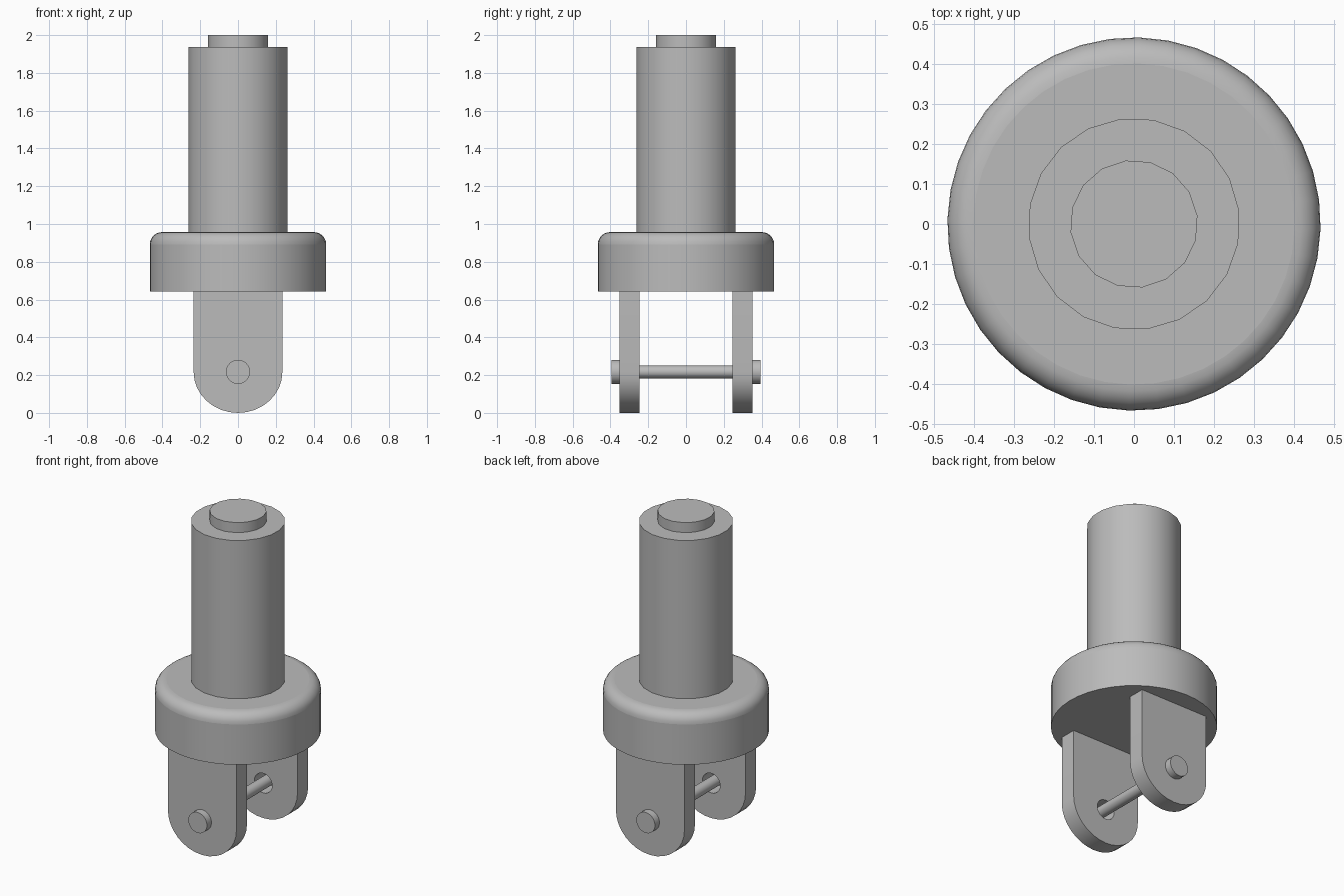
import bpy
from math import sin, cos, pi, radians

cube = bpy.data.objects.get("Cube")
if cube:
    bpy.data.objects.remove(cube, do_unlink=True)

metal = bpy.data.materials.new("grey metal")
metal.use_nodes = True
grey = (0.5, 0.5, 0.5, 1)
metal.diffuse_color = grey
metal.node_tree.nodes["Principled BSDF"].inputs["Base Color"].default_value = grey


def finish(obj, name):
    obj.name = name
    obj.data.materials.clear()
    obj.data.materials.append(metal)
    bpy.ops.object.shade_smooth_by_angle(angle=radians(35))
    return obj


def cylinder(name, radius, low, high, sides, along_y=False):
    mid = (low + high) / 2
    bpy.ops.mesh.primitive_cylinder_add(
        vertices=sides, radius=radius, depth=high - low,
        location=(0, mid, PIN_Z) if along_y else (0, 0, mid),
        rotation=(pi / 2, 0, 0) if along_y else (0, 0, radians(7.5)))
    return finish(bpy.context.object, name)


PIN_Z = 0.217
HALF_WIDTH = 0.235
FLANGE_LOW, FLANGE_HIGH = 0.643, 0.957


def arc(rx, rz, start, end, steps):
    angles = [start + (end - start) * i / steps for i in range(steps + 1)]
    return [(rx * cos(a), PIN_Z + rz * sin(a)) for a in angles]


def clevis_plate(name, y):
    # Upright plate with a rounded foot and a round pin hole
    outline = arc(HALF_WIDTH, PIN_Z, pi, 2 * pi, 16)
    outline += [(HALF_WIDTH, FLANGE_LOW), (-HALF_WIDTH, FLANGE_LOW)]
    hole = arc(0.061, 0.061, 0, 2 * pi, 24)[:-1]
    curve = bpy.data.curves.new(name, 'CURVE')
    curve.dimensions = '2D'
    curve.fill_mode = 'BOTH'
    curve.extrude = 0.052
    for loop in (outline, hole):
        spline = curve.splines.new('POLY')
        spline.points.add(len(loop) - 1)
        spline.use_cyclic_u = True
        for point, (x, z) in zip(spline.points, loop):
            point.co = (x, z, 0, 1)
    obj = bpy.data.objects.new(name, curve)
    bpy.context.collection.objects.link(obj)
    obj.location.y = y
    obj.rotation_euler.x = pi / 2
    bpy.ops.object.select_all(action='DESELECT')
    obj.select_set(True)
    bpy.context.view_layer.objects.active = obj
    bpy.ops.object.convert(target='MESH')
    finish(bpy.context.object, name)


# Column and its end boss
cylinder("column", 0.265, FLANGE_HIGH - 0.01, 1.938, 20)
cylinder("top_boss", 0.16, 1.93, 2.0, 16)

# Flange with a rounded upper rim
flange = cylinder("flange", 0.467, FLANGE_LOW, FLANGE_HIGH, 40)
weights = flange.data.attributes.new("bevel_weight_edge", 'FLOAT', 'EDGE')
for edge in flange.data.edges:
    if all(flange.data.vertices[v].co.z > 0 for v in edge.vertices):
        weights.data[edge.index].value = 1
rim = flange.modifiers.new("rounded rim", 'BEVEL')
rim.limit_method = 'WEIGHT'
rim.width = 0.065
rim.segments = 6

# Clevis plates, with a pin and its two heads
for side, label in ((-1, "front"), (1, "back")):
    clevis_plate(label + "_clevis_plate", side * 0.299)
    low, high = sorted((side * 0.35, side * 0.395))
    cylinder(label + "_pin_head", 0.064, low, high, 24, along_y=True)
cylinder("pin", 0.034, -0.36, 0.36, 24, along_y=True)
